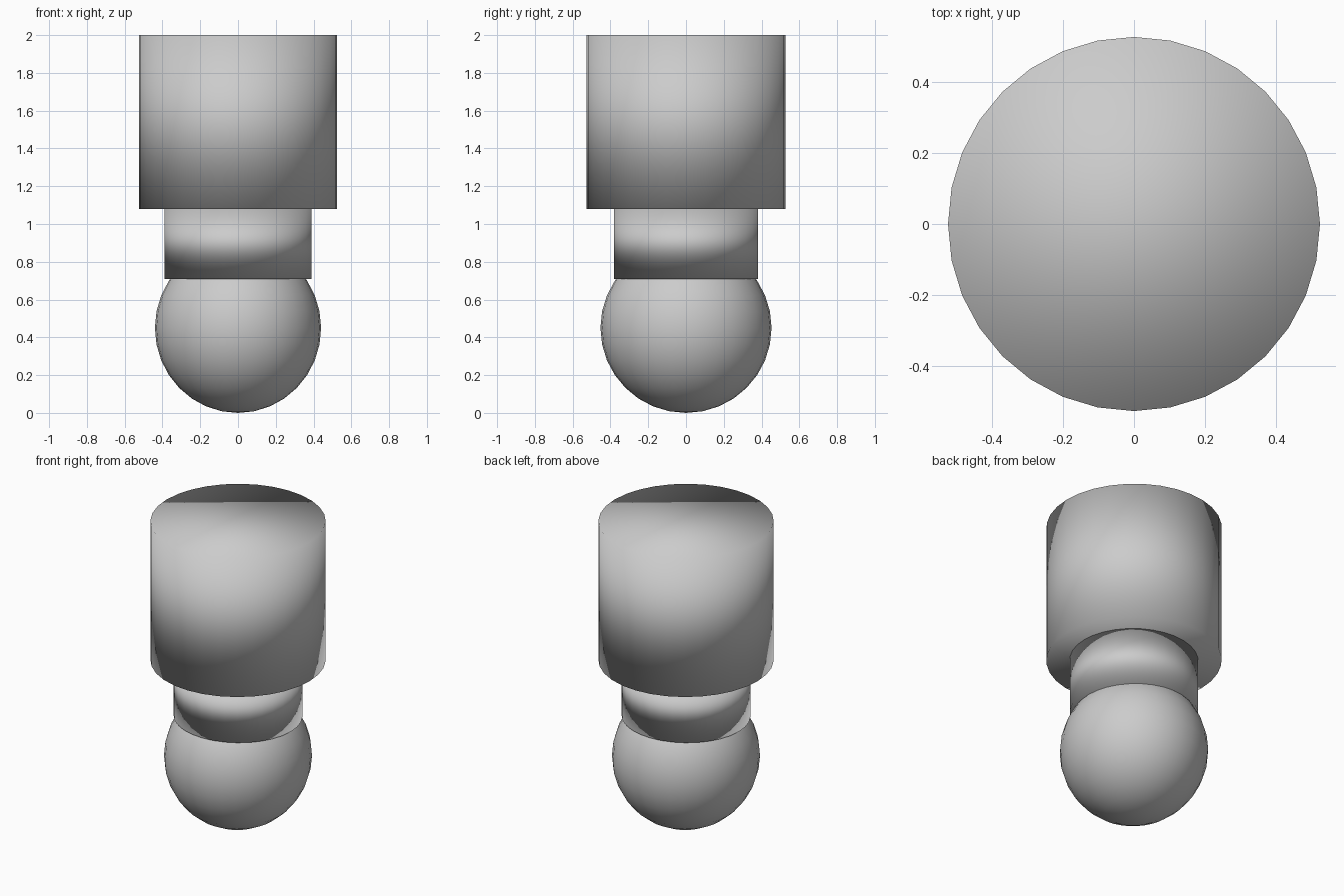
import bpy

if "Cube" in bpy.data.objects:
    bpy.data.objects.remove(bpy.data.objects["Cube"])


def finish(name, scale):
    """Name, scale and smooth-shade the newly added part."""
    ob = bpy.context.object
    ob.name = name
    ob.scale = scale
    for p in ob.data.polygons:
        p.use_smooth = True
    return ob


def drum(name, rx, ry, z0, z1):
    """Unit 32-sided cylinder stretched between two heights."""
    bpy.ops.mesh.primitive_cylinder_add(vertices=32, radius=1, depth=2,
                                        location=(0, 0, (z0 + z1) / 2))
    return finish(name, (rx, ry, (z1 - z0) / 2))


# Rounded ball at the bottom
bpy.ops.mesh.primitive_uv_sphere_add(segments=32, ring_count=16, radius=1,
                                     location=(0, 0, 0.45))
finish("ball", (0.44, 0.453, 0.45))

# Narrow collar between ball and body
drum("collar", 0.389, 0.381, 0.71, 1.09)

# Wide upper body
drum("body", 0.525, 0.528, 1.08, 2.0)
